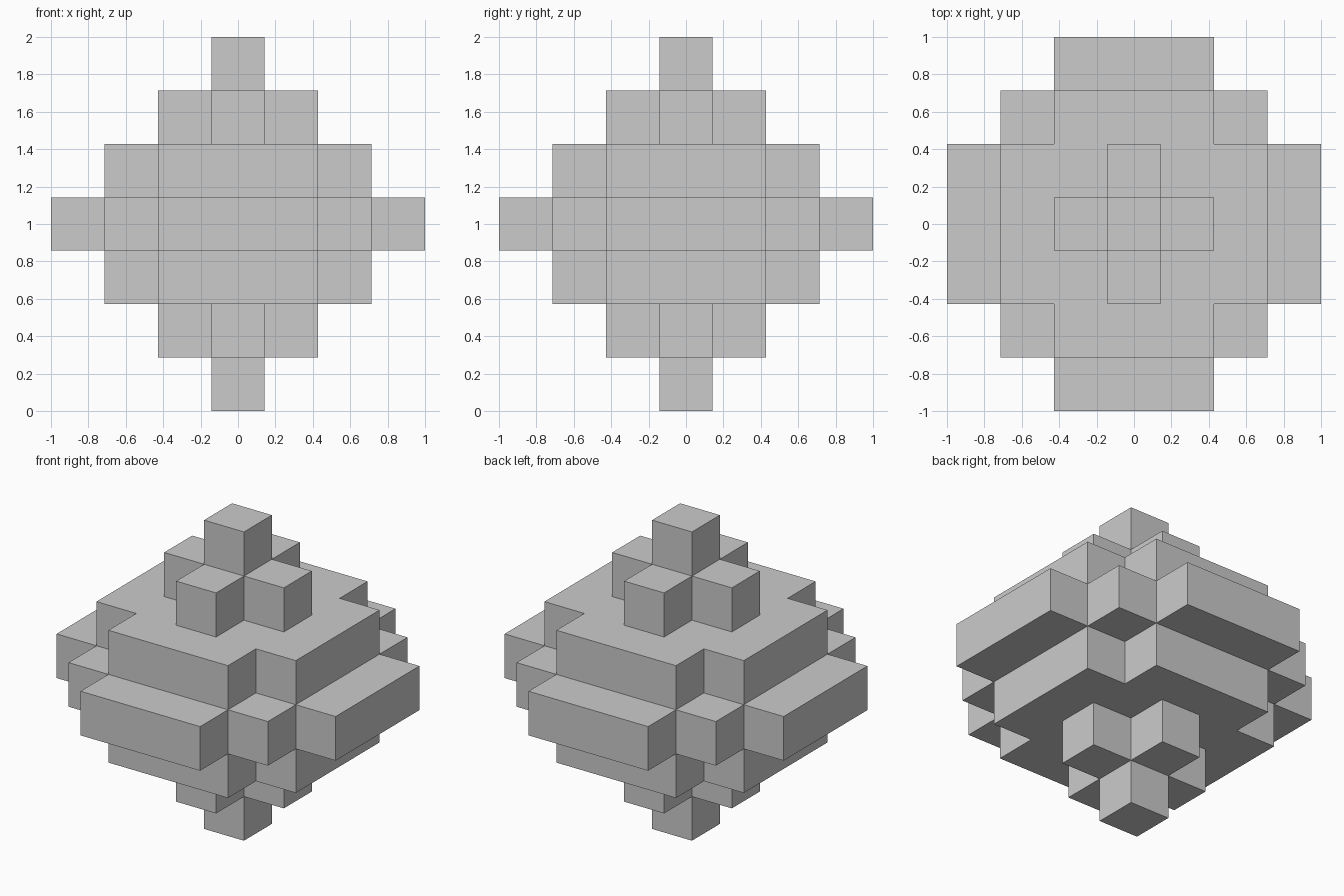
import bpy, bmesh
from mathutils import Vector

if "Cube" in bpy.data.objects:
    bpy.data.objects.remove(bpy.data.objects["Cube"])

U = 2 / 7  # block size: the model is seven blocks across

# Half-extent along x of each row |y| = 0, 1, 2..., for tiers |z| = 0..3
TIERS = [[3, 3, 2, 1], [2, 2, 1], [1, 0], [0]]


def filled(x, y, z):
    x, y, z = abs(x), abs(y), abs(z)
    return z < len(TIERS) and y < len(TIERS[z]) and x <= TIERS[z][y]


def add_side(bm, centre, axis, sign):
    """Add the square block side facing sign * axis."""
    n, u, v = Vector(), Vector(), Vector()
    n[axis] = sign
    u[(axis + 1) % 3] = 1
    v[(axis + 2) % 3] = sign
    corners = [(-1, -1), (1, -1), (1, 1), (-1, 1)]
    bm.faces.new([bm.verts.new(centre + (n + u * a + v * b) * U / 2)
                  for a, b in corners])


# Stepped ball: only the exposed block sides, welded into one shell
bm = bmesh.new()
span = range(-3, 4)
for cell in [(x, y, z) for x in span for y in span for z in span]:
    if not filled(*cell):
        continue
    centre = Vector(cell) * U + Vector((0, 0, 1))
    for axis in range(3):
        for sign in (-1, 1):
            neighbour = list(cell)
            neighbour[axis] += sign
            if not filled(*neighbour):
                add_side(bm, centre, axis, sign)
bmesh.ops.remove_doubles(bm, verts=bm.verts, dist=0.001)

mesh = bpy.data.meshes.new("stepped_block_ball")
bm.to_mesh(mesh)
bm.free()
ball = bpy.data.objects.new("stepped_block_ball", mesh)
bpy.context.collection.objects.link(ball)
